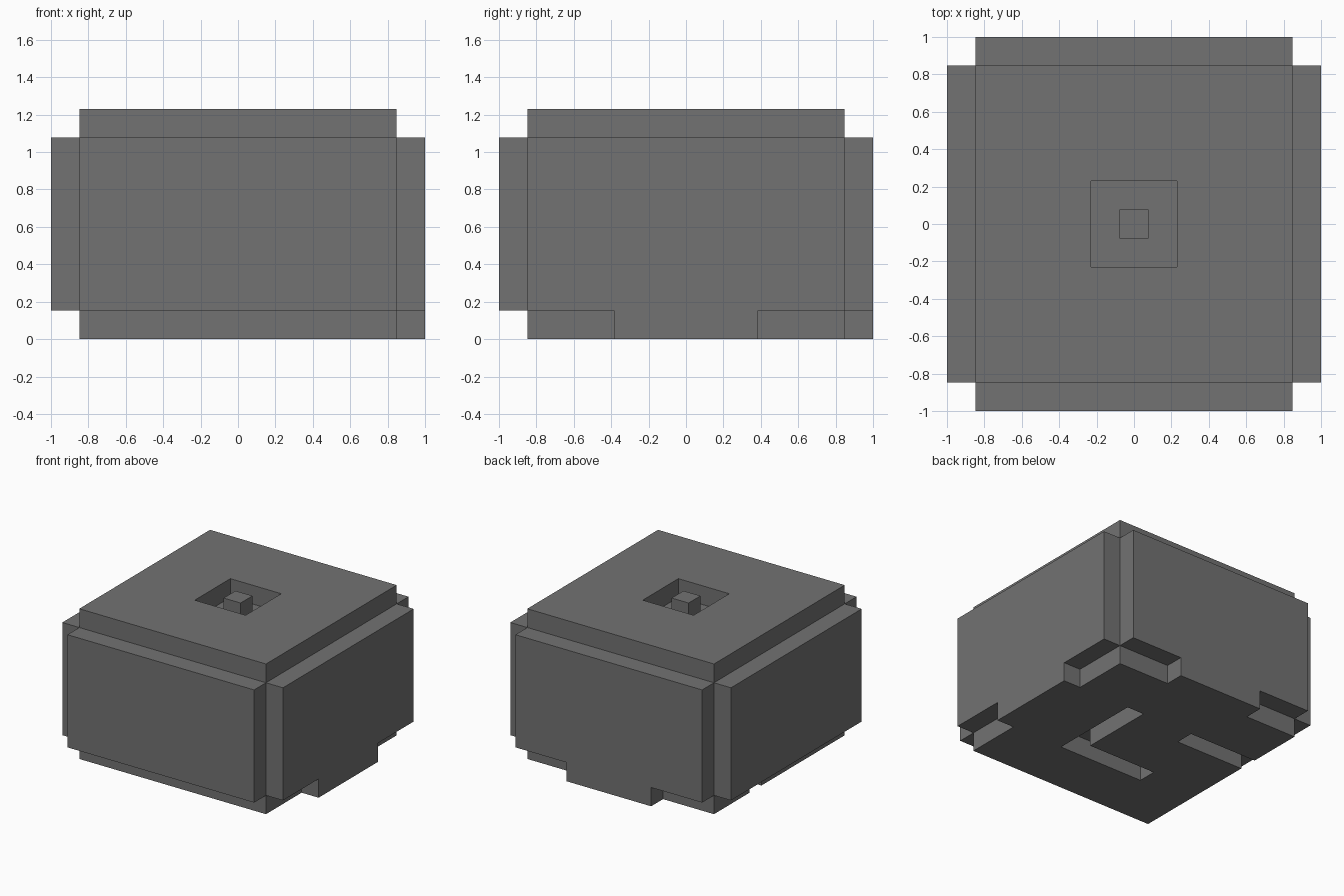
import bpy
import bmesh
from math import radians
from mathutils import Matrix

default = bpy.data.objects.get("Cube")
if default:
    bpy.data.objects.remove(default, do_unlink=True)

U = 2 / 13  # one block of the model

grey = bpy.data.materials.new("dark_grey")
grey.use_nodes = True
colour = (0.17, 0.17, 0.17, 1)
grey.diffuse_color = colour
grey.node_tree.nodes["Principled BSDF"].inputs["Base Color"].default_value = colour


def finish(name, bm):
    bmesh.ops.recalc_face_normals(bm, faces=bm.faces)
    mesh = bpy.data.meshes.new(name)
    bm.to_mesh(mesh)
    bm.free()
    mesh.materials.append(grey)
    obj = bpy.data.objects.new(name, mesh)
    bpy.context.collection.objects.link(obj)
    return obj


def box(name, x, y, z):
    """Box from (low, high) block ranges on each axis."""
    bm = bmesh.new()
    bmesh.ops.create_cube(bm, size=1)
    for v in bm.verts:
        v.co = [U * (sum(r) / 2 + c * (r[1] - r[0])) for r, c in zip((x, y, z), v.co)]
    return finish(name, bm)


def cut(target, name, x, y, z):
    cutter = box(name, x, y, z)
    cutter.hide_render = True
    mod = target.modifiers.new(name, 'BOOLEAN')
    mod.operation = 'DIFFERENCE'
    mod.solver = 'EXACT'
    mod.object = cutter
    bpy.context.view_layer.objects.active = target
    bpy.ops.object.modifier_apply(modifier=mod.name)
    bpy.data.objects.remove(cutter, do_unlink=True)


def side_panel(name, angle, tab):
    """Upright panel on the +x side, turned about z; tab reaches the ground."""
    profile = [(5.5, 1), (5.5, 7), (-5.5, 7), (-5.5, 1)]
    if tab:
        profile += [(-2.5, 1), (-2.5, 0), (2.5, 0), (2.5, 1)]
    bm = bmesh.new()
    face = bm.faces.new([bm.verts.new((5.5 * U, y * U, z * U)) for y, z in profile])
    new = bmesh.ops.extrude_face_region(bm, geom=[face])["geom"]
    verts = [g for g in new if isinstance(g, bmesh.types.BMVert)]
    bmesh.ops.translate(bm, verts=verts, vec=(U, 0, 0))
    bm.transform(Matrix.Rotation(radians(angle), 4, 'Z'))
    return finish(name, bm)


# Main block with a square pocket on top and channels underneath
core = box("core_block", (-5.5, 5.5), (-5.5, 5.5), (0, 8))
cut(core, "top_pocket", (-1.5, 1.5), (-1.5, 1.5), (7, 9))
cut(core, "long_channel", (1.5, 2.5), (-2.5, 2.5), (-1, 1))
cut(core, "cross_channel", (-2.5, 2), (-2.5, -1.5), (-1, 1))
cut(core, "edge_channel", (-7, -1.5), (1.5, 2.5), (-1, 1))

# Post standing in the pocket
box("pocket_post", (-0.5, 0.5), (-0.5, 0.5), (7, 8))

# Four side panels, two of them with a tab to the ground
side_panel("left_panel", 0, True)
side_panel("back_panel", 90, True)
side_panel("right_panel", 180, False)
side_panel("front_panel", 270, False)
